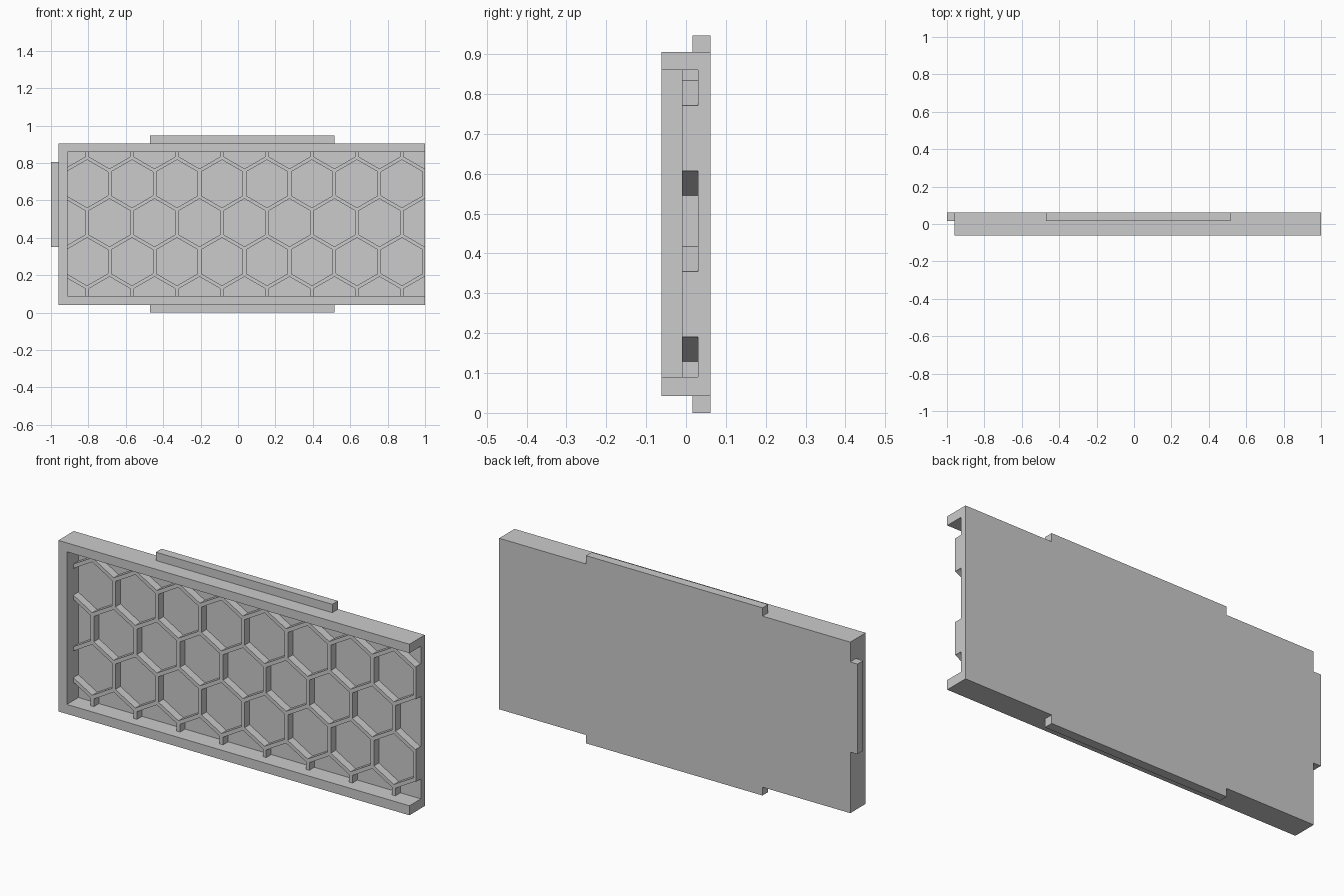
import bpy, bmesh, math
from mathutils import Matrix

if "Cube" in bpy.data.objects:
    bpy.data.objects.remove(bpy.data.objects["Cube"], do_unlink=True)

grey = bpy.data.materials.new("light grey")
grey.use_nodes = True
grey.diffuse_color = (0.6, 0.6, 0.6, 1)
grey.node_tree.nodes["Principled BSDF"].inputs["Base Color"].default_value = (0.6, 0.6, 0.6, 1)


def make_object(name, bm):
    bmesh.ops.recalc_face_normals(bm, faces=bm.faces)
    mesh = bpy.data.meshes.new(name)
    bm.to_mesh(mesh)
    bm.free()
    mesh.materials.append(grey)
    ob = bpy.data.objects.new(name, mesh)
    bpy.context.collection.objects.link(ob)
    return ob


def add_prism(bm, outline, y0, y1):
    """Extrude an x-z outline from y0 to y1."""
    face = bm.faces.new([bm.verts.new((x, y0, z)) for x, z in outline])
    new = bmesh.ops.extrude_face_region(bm, geom=[face])["geom"]
    bmesh.ops.translate(bm, vec=(0, y1 - y0, 0),
                        verts=[v for v in new if isinstance(v, bmesh.types.BMVert)])


def prism(name, outline, y0, y1):
    bm = bmesh.new()
    add_prism(bm, outline, y0, y1)
    return make_object(name, bm)


def rect(x0, x1, z0, z1):
    return [(x0, z0), (x1, z0), (x1, z1), (x0, z1)]


def cut(ob, cutter):
    """Subtract the cutter, apply, and drop the helper."""
    cutter.hide_render = True
    mod = ob.modifiers.new("cut", 'BOOLEAN')
    mod.operation, mod.object, mod.solver = 'DIFFERENCE', cutter, 'EXACT'
    bpy.context.view_layer.objects.active = ob
    bpy.ops.object.modifier_apply(modifier=mod.name)
    bpy.data.objects.remove(cutter, do_unlink=True)


# Main dimensions
LEFT, RIGHT, BOTTOM, TOP = -0.96, 1.0, 0.042, 0.905
FRONT, BACK = -0.0615, 0.0615
FLOOR, RIB_TOP, TAB_FRONT = 0.03, -0.01, 0.016
IN_LEFT, IN_BOTTOM, IN_TOP = -0.912, 0.09, 0.86

# Tray: a shallow box, open at the front and at the +x end
tray = prism("tray", rect(LEFT, RIGHT, BOTTOM, TOP), FRONT, BACK)
cut(tray, prism("recess_cutter", rect(IN_LEFT, RIGHT + 0.1, IN_BOTTOM, IN_TOP),
                FRONT - 0.1, FLOOR))

# Mounting tabs, flush with the back
prism("top_tab", rect(-0.47, 0.515, TOP, 0.947), TAB_FRONT, BACK)
prism("bottom_tab", rect(-0.47, 0.515, 0, BOTTOM), TAB_FRONT, BACK)
prism("side_tab", rect(-1.0, LEFT, 0.35, 0.805), TAB_FRONT, BACK)

# Honeycomb ribs: a slab with staggered hexagonal holes
PITCH, RIB = 0.2405, 0.019
radius = (PITCH - RIB) / math.sqrt(3)
bm = bmesh.new()
for row in range(-2, 3):
    z = 0.481 + row * PITCH * math.sqrt(3) / 2
    shift = 0 if row % 2 else PITCH / 2
    for col in range(-1, 9):
        x = -0.807 + shift + col * PITCH
        hexagon = [(x + radius * math.sin(k * math.pi / 3),
                    z + radius * math.cos(k * math.pi / 3)) for k in range(6)]
        add_prism(bm, hexagon, RIB_TOP - 0.05, FLOOR + 0.05)
holes = make_object("hexagon_cutter", bm)
ribs = prism("honeycomb_ribs", rect(IN_LEFT, RIGHT, IN_BOTTOM, IN_TOP), RIB_TOP, FLOOR)
cut(ribs, holes)
